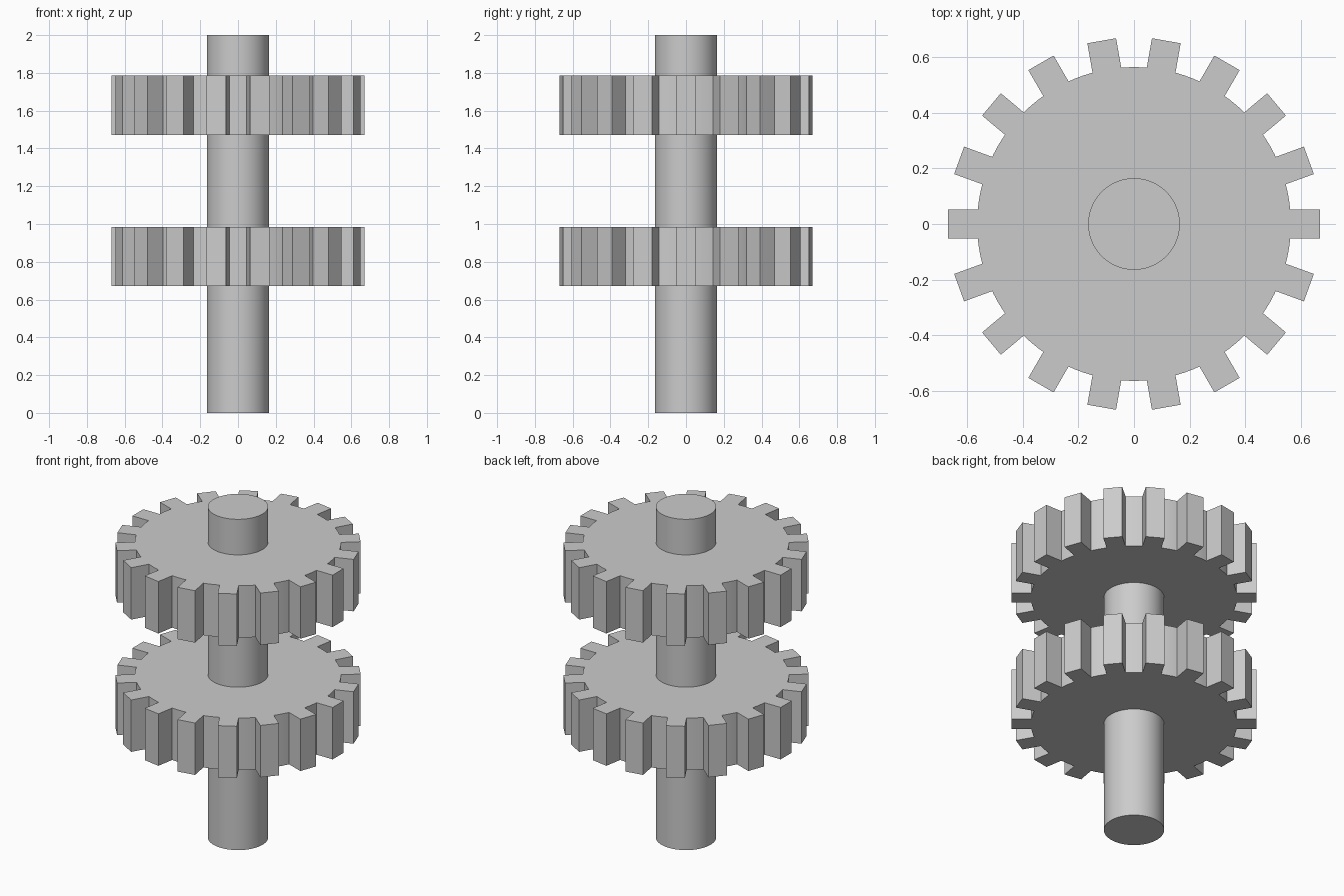
import bpy
import bmesh
import math
from mathutils import Matrix

cube = bpy.data.objects.get("Cube")
if cube:
    bpy.data.objects.remove(cube, do_unlink=True)

SHAFT_RADIUS = 0.165
DISC_RADIUS = 0.565
TOOTH_TIP = 0.67
TOOTH_ROOT = 0.56
TOOTH_WIDTH = 0.105
TEETH = 18
GEAR_HEIGHT = 0.314

# Single plain grey
grey = bpy.data.materials.new("plain_grey")
grey.use_nodes = True
colour = (0.6, 0.6, 0.6, 1)
grey.diffuse_color = colour
grey.node_tree.nodes["Principled BSDF"].inputs["Base Color"].default_value = colour


def add_cylinder(name, radius, height, z):
    bpy.ops.mesh.primitive_cylinder_add(vertices=96, radius=radius, depth=height,
                                        location=(0, 0, z))
    obj = bpy.context.object
    obj.name = name
    obj.data.materials.append(grey)
    bpy.ops.object.shade_smooth_by_angle(angle=math.radians(30))
    return obj


def add_teeth(name, z):
    """Ring of square teeth overlapping the disc rim."""
    bm = bmesh.new()
    size = Matrix.Diagonal((TOOTH_TIP - TOOTH_ROOT, TOOTH_WIDTH, GEAR_HEIGHT, 1))
    offset = Matrix.Translation(((TOOTH_TIP + TOOTH_ROOT) / 2, 0, 0))
    for i in range(TEETH):
        turn = Matrix.Rotation(math.tau * i / TEETH, 4, "Z")
        bmesh.ops.create_cube(bm, size=1, matrix=turn @ offset @ size)
    mesh = bpy.data.meshes.new(name)
    bm.to_mesh(mesh)
    bm.free()
    mesh.materials.append(grey)
    obj = bpy.data.objects.new(name, mesh)
    obj.location.z = z
    bpy.context.collection.objects.link(obj)


# Shaft running the full height
add_cylinder("shaft", SHAFT_RADIUS, 2, 1)

# Two identical gears
for label, z in (("lower", 0.828), ("upper", 1.628)):
    add_cylinder(label + "_gear_disc", DISC_RADIUS, GEAR_HEIGHT, z)
    add_teeth(label + "_gear_teeth", z)
